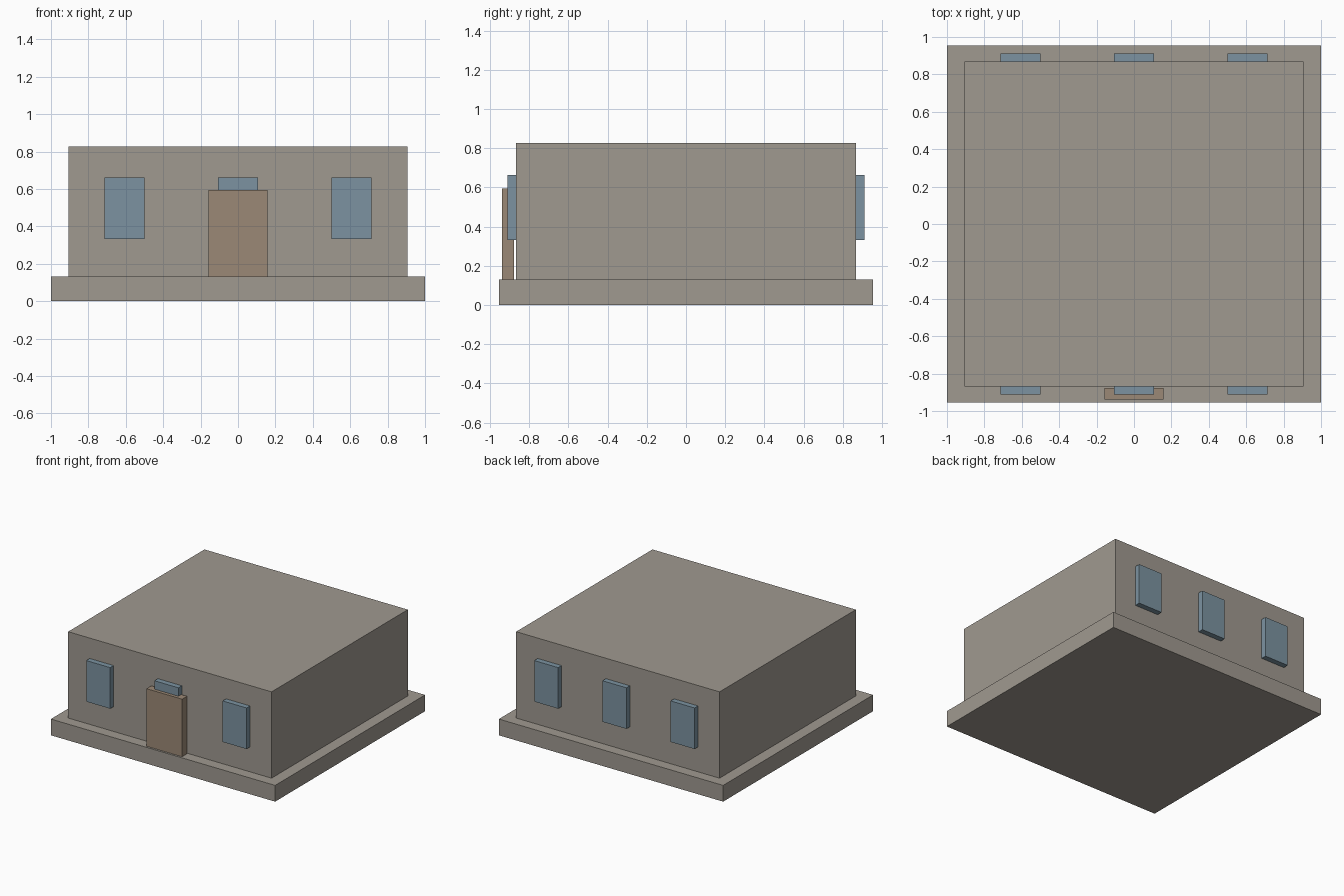
import bpy

cube = bpy.data.objects.get("Cube")
if cube:
    bpy.data.objects.remove(cube, do_unlink=True)


def material(name, colour):
    mat = bpy.data.materials.new(name)
    mat.use_nodes = True
    mat.diffuse_color = (*colour, 1)
    bsdf = next(n for n in mat.node_tree.nodes if n.type == "BSDF_PRINCIPLED")
    bsdf.inputs["Base Color"].default_value = (*colour, 1)
    return mat


def box(name, mat, size, centre):
    """Flat-sided box with the given full dimensions."""
    bpy.ops.mesh.primitive_cube_add(size=1, location=centre)
    obj = bpy.context.object
    obj.name = obj.data.name = name
    obj.scale = size
    bpy.ops.object.transform_apply(location=False, rotation=False, scale=True)
    obj.data.materials.append(mat)
    return obj


stone = material("warm_grey_stone", (0.35, 0.32, 0.28))
glass = material("blue_glass", (0.20, 0.29, 0.355))
wood = material("brown_wood", (0.33, 0.25, 0.18))

BASE_TOP, ROOF, WALL_Y = 0.131, 0.827, 0.868

# Foundation slab and main block
box("foundation", stone, (2, 1.91, BASE_TOP), (0, 0, BASE_TOP / 2))
box("walls", stone, (1.814, WALL_Y * 2, ROOF - BASE_TOP),
    (0, 0, (ROOF + BASE_TOP) / 2))

# Door, standing just clear of the front wall
DOOR_TOP = 0.595
box("door", wood, (0.318, 0.062, DOOR_TOP - BASE_TOP),
    (0, -0.908, (DOOR_TOP + BASE_TOP) / 2))

# Three raised windows on the front and on the back
for side, sign in (("front", -1), ("back", 1)):
    for place, x in (("right", -0.608), ("middle", 0), ("left", 0.608)):
        box(f"{side}_window_{place}", glass, (0.214, 0.044, 0.331),
            (x, sign * (WALL_Y + 0.022), 0.497))
